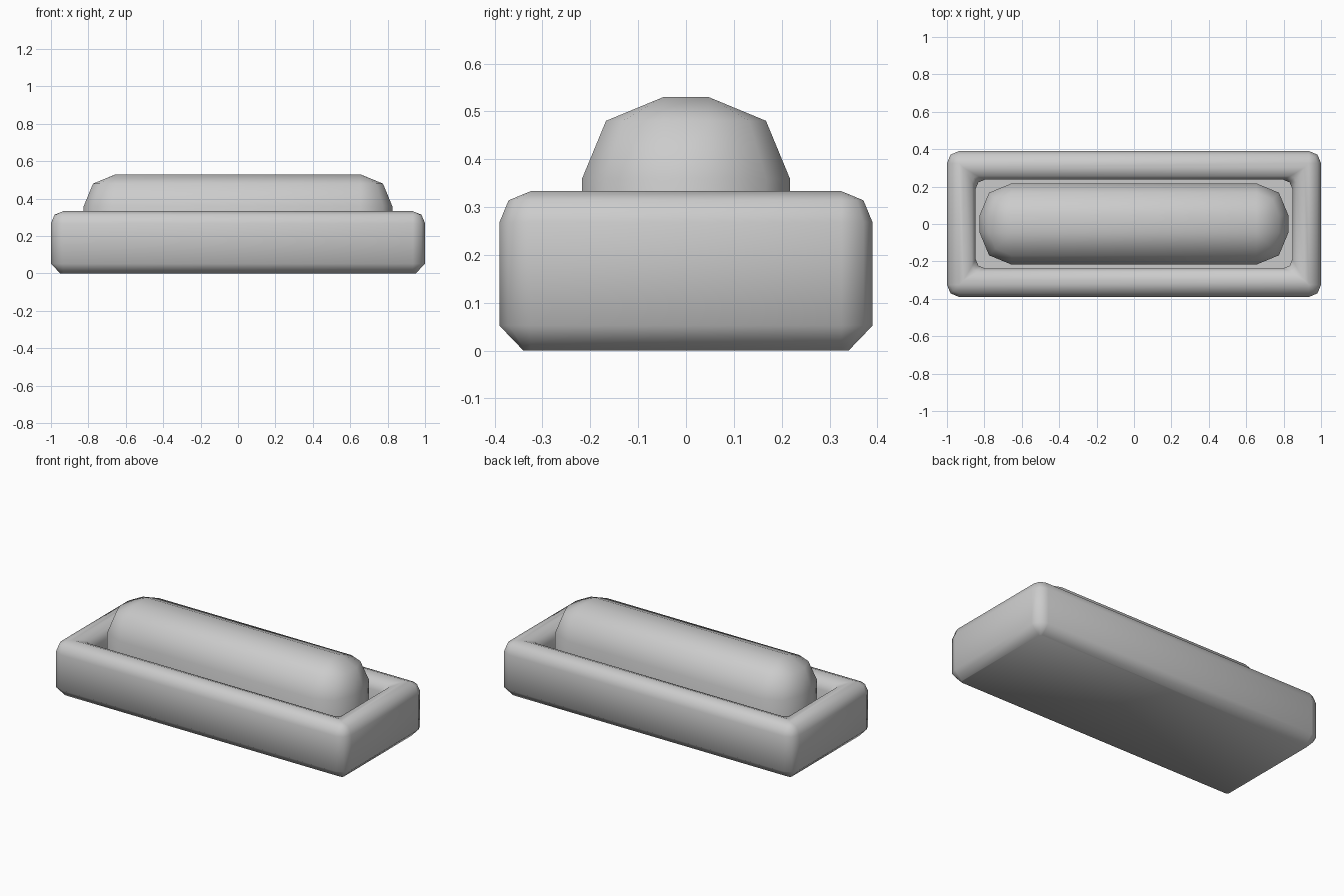
import bpy, bmesh, math

if "Cube" in bpy.data.objects:
    bpy.data.objects.remove(bpy.data.objects["Cube"])

C = 1 - math.cos(math.pi / 4)   # inset of the middle of a two-segment round


def ring(bm, hx, hy, r, z):
    """Rounded rectangle with two segments per corner."""
    verts = []
    for sx, sy, start in ((1, 1, 0), (-1, 1, 90), (-1, -1, 180), (1, -1, 270)):
        for k in range(3):
            a = math.radians(start + 45 * k)
            verts.append(bm.verts.new((sx * (hx - r) + r * math.cos(a),
                                       sy * (hy - r) + r * math.sin(a), z)))
    return verts


def stack(name, rings):
    """Closed solid from a series of rounded rectangles, first to last."""
    bm = bmesh.new()
    loops = [ring(bm, *p) for p in rings]
    for a, b in zip(loops, loops[1:]):
        n = len(a)
        for i in range(n):
            j = (i + 1) % n
            bm.faces.new((a[i], a[j], b[j], b[i]))
    bm.faces.new(loops[0][::-1])
    bm.faces.new(loops[-1])
    bmesh.ops.remove_doubles(bm, verts=bm.verts[:], dist=1e-4)
    bmesh.ops.recalc_face_normals(bm, faces=bm.faces[:])
    me = bpy.data.meshes.new(name)
    bm.to_mesh(me)
    bm.free()
    ob = bpy.data.objects.new(name, me)
    bpy.context.collection.objects.link(ob)
    bpy.ops.object.select_all(action='DESELECT')
    ob.select_set(True)
    bpy.context.view_layer.objects.active = ob
    bpy.ops.object.shade_smooth_by_angle(angle=math.radians(60))
    return ob


# Tray: chamfered foot, rounded rim, recessed well
X, Y, H, R = 1.0, 0.39, 0.333, 0.065
WX, WY, FLOOR = 0.847, 0.237, 0.10
c = R * C
stack("tray", [
    (X - 0.05, Y - 0.05, 0.015, 0),
    (X, Y, R, 0.052),
    (X, Y, R, H - R),
    (X - c, Y - c, R - c, H - c),
    (X - R, Y - R, 0, H),
    (WX + R, WY + R, 0, H),
    (WX + c, WY + c, 0.03, H - c),
    (WX, WY, 0.05, H - R),
    (WX, WY, 0.05, FLOOR),
])

# Rounded bar resting in the well
X, Y, H, R = 0.825, 0.217, 0.53, 0.17
c = R * C
stack("rounded_bar", [
    (X, Y, R, FLOOR - 0.01),
    (X, Y, R, H - R),
    (X - c, Y - c, R - c, H - c),
    (X - R, Y - R, 0, H),
])
